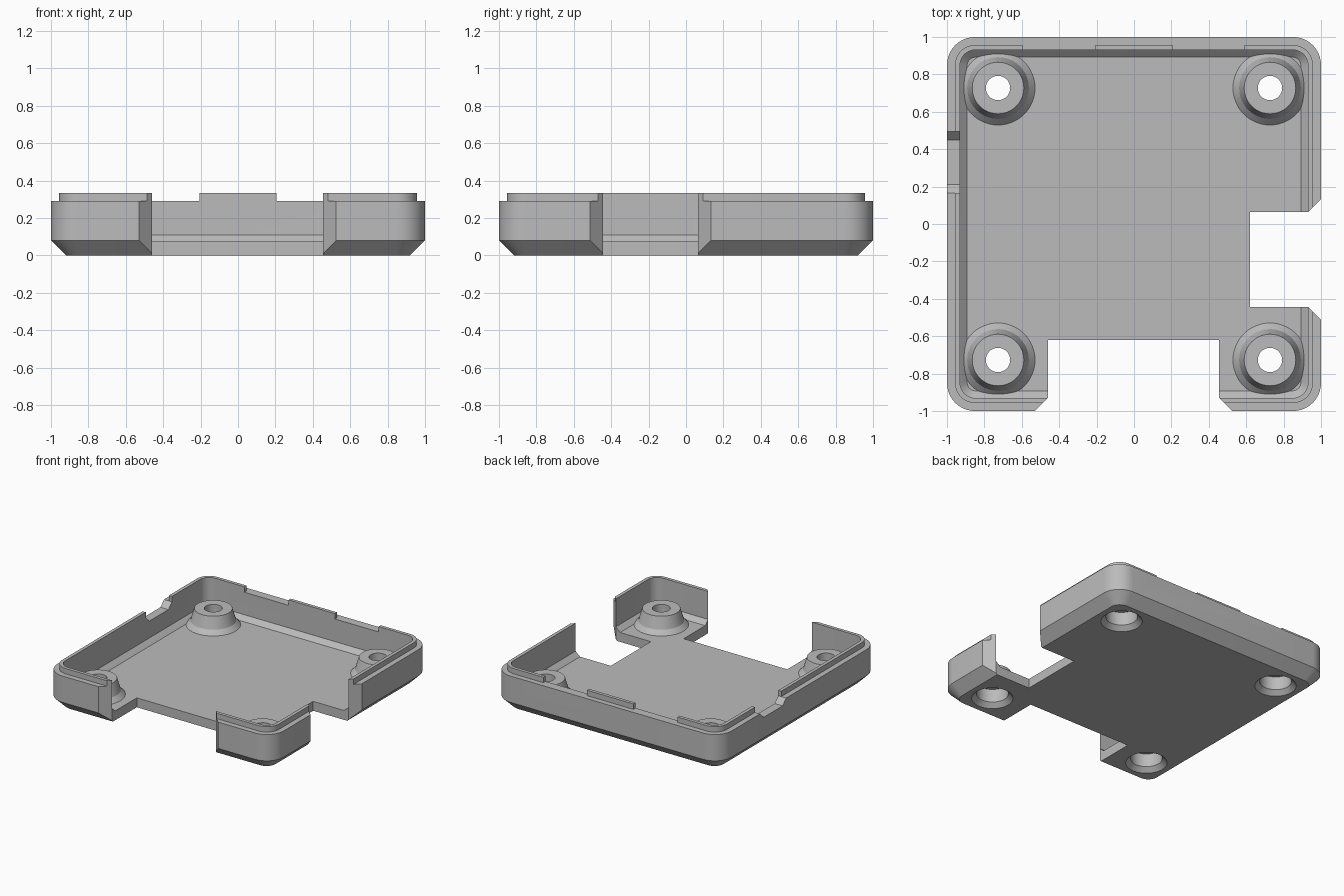
import bpy, bmesh, math

cube = bpy.data.objects.get("Cube")
if cube:
    bpy.data.objects.remove(cube, do_unlink=True)

grey = bpy.data.materials.new("plain grey")
grey.use_nodes = True
COLOUR = (0.5, 0.5, 0.5, 1)
grey.diffuse_color = COLOUR
grey.node_tree.nodes["Principled BSDF"].inputs["Base Color"].default_value = COLOUR


def make_object(name, bm):
    bmesh.ops.recalc_face_normals(bm, faces=bm.faces)
    mesh = bpy.data.meshes.new(name)
    bm.to_mesh(mesh)
    bm.free()
    mesh.materials.append(grey)
    obj = bpy.data.objects.new(name, mesh)
    bpy.context.collection.objects.link(obj)
    return obj


def loft(name, rings):
    """Skin closed rings of equal length and cap both ends."""
    bm = bmesh.new()
    loops = [[bm.verts.new(p) for p in ring] for ring in rings]
    n = len(loops[0])
    for low, high in zip(loops, loops[1:]):
        for i in range(n):
            j = (i + 1) % n
            bm.faces.new((low[i], low[j], high[j], high[i]))
    bm.faces.new(loops[0])
    bm.faces.new(loops[-1])
    return make_object(name, bm)


def rounded_square(half, radius, z, steps=10):
    ring = []
    for corner, (sx, sy) in enumerate(((1, 1), (-1, 1), (-1, -1), (1, -1))):
        for k in range(steps + 1):
            a = math.pi / 2 * (corner + k / steps)
            ring.append((sx * (half - radius) + radius * math.cos(a),
                         sy * (half - radius) + radius * math.sin(a), z))
    return ring


def turned(name, x, y, profile, sides=48):
    """Solid of revolution from (radius, height) pairs."""
    turn = 2 * math.pi / sides
    return loft(name, [[(x + r * math.cos(i * turn), y + r * math.sin(i * turn), z)
                        for i in range(sides)] for r, z in profile])


def prism_z(name, points, low, high):
    return loft(name, [[(x, y, z) for x, y in points] for z in (low, high)])


def prism_x(name, points, low, high):
    return loft(name, [[(x, y, z) for y, z in points] for x in (low, high)])


def combine(target, tool, operation):
    mod = target.modifiers.new(operation.lower(), 'BOOLEAN')
    mod.operation = operation
    mod.solver = 'EXACT'
    mod.object = tool
    bpy.context.view_layer.objects.active = target
    bpy.ops.object.modifier_apply(modifier=mod.name)
    bpy.data.objects.remove(tool, do_unlink=True)


# Tray shell: chamfered base, wall, raised inner lip, sloped inner floor edge
RIM, TOP, FLOOR = 0.29, 0.333, 0.075
sections = [(0.92, 0.08, 0), (1, 0.15, 0.08), (1, 0.15, RIM), (0.957, 0.107, RIM),
            (0.957, 0.107, TOP), (0.93, 0.08, TOP), (0.93, 0.08, 0.11), (0.892, 0.045, FLOOR)]
tray = loft("case_tray", [rounded_square(*s) for s in sections])

# Screw posts with a sloped foot, bored through and recessed below
for sx in (-1, 1):
    for sy in (-1, 1):
        x, y = sx * 0.727, sy * 0.727
        post = turned("screw_post", x, y, [(0.198, 0.04), (0.198, FLOOR),
                                           (0.165, 0.11), (0.138, 0.205)])
        combine(tray, post, 'UNION')
        bore = turned("screw_bore", x, y, [(0.16, -0.01), (0.115, 0.035), (0.115, 0.14),
                                           (0.065, 0.14), (0.065, 0.4)])
        combine(tray, bore, 'DIFFERENCE')

# Front and right openings, flared through the wall thickness
front = [(-0.46, -0.62), (0.455, -0.62), (0.455, -0.93),
         (0.565, -1.04), (-0.57, -1.04), (-0.46, -0.93)]
combine(tray, prism_z("front_opening", front, -0.1, 0.5), 'DIFFERENCE')
side = [(0.62, 0.063), (0.62, -0.443), (0.93, -0.443),
        (1.04, -0.553), (1.04, 0.173), (0.93, 0.063)]
combine(tray, prism_z("right_opening", side, -0.1, 0.5), 'DIFFERENCE')

# Shallow notch with sloped ends in the wall at -x
notch = [(0.21, 0.245), (0.45, 0.245), (0.495, RIM), (0.495, 0.5), (0.165, 0.5), (0.165, RIM)]
combine(tray, prism_x("wall_notch", notch, -1.1, -0.85), 'DIFFERENCE')

# Gaps that split the rear lip into a middle tab and two ends
for x0, x1 in ((-0.595, -0.205), (0.205, 0.59)):
    gap = [(x0, 0.85), (x1, 0.85), (x1, 1.1), (x0, 1.1)]
    combine(tray, prism_z("lip_gap", gap, RIM, 0.5), 'DIFFERENCE')

bpy.ops.object.select_all(action='DESELECT')
tray.select_set(True)
bpy.context.view_layer.objects.active = tray
bpy.ops.object.shade_smooth_by_angle(angle=math.radians(25))
